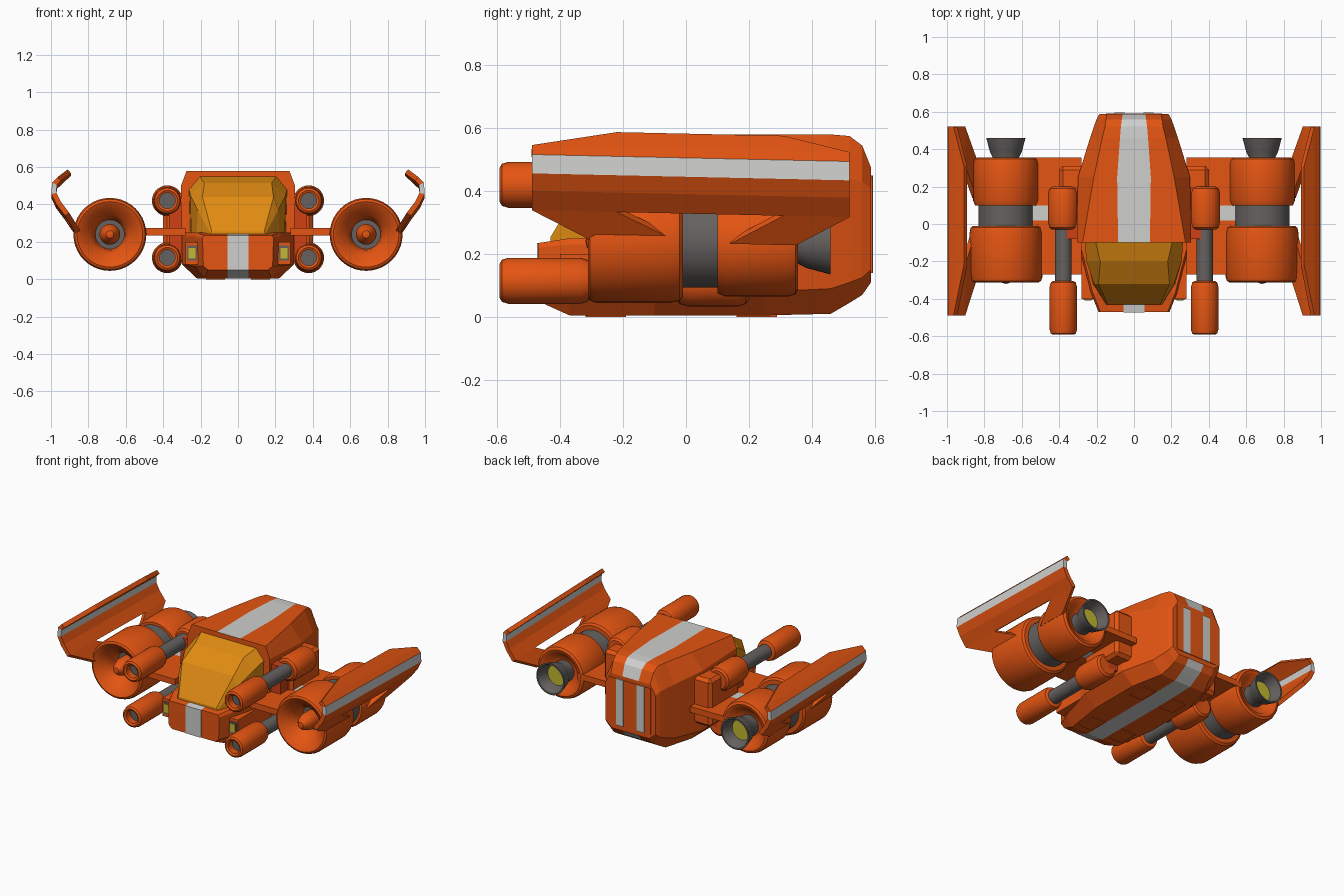
import bpy, bmesh, math

if "Cube" in bpy.data.objects:
    bpy.data.objects.remove(bpy.data.objects["Cube"])

COLOURS = {
    "orange": (0.78, 0.09, 0.006), "red": (0.62, 0.05, 0.008), "white": (0.62, 0.62, 0.61),
    "gold": (0.75, 0.26, 0.006), "grey": (0.13, 0.12, 0.115), "yellow": (0.55, 0.48, 0.03),
}
MATS = {}
for key, c in COLOURS.items():
    MATS[key] = bpy.data.materials.new(key)
    MATS[key].diffuse_color = (*c, 1)


def finish(name, bm, mats, smooth=False):
    """Turn a bmesh into a named object."""
    bmesh.ops.recalc_face_normals(bm, faces=bm.faces[:])
    me = bpy.data.meshes.new(name)
    bm.to_mesh(me)
    bm.free()
    for m in mats:
        me.materials.append(MATS[m])
    ob = bpy.data.objects.new(name, me)
    bpy.context.collection.objects.link(ob)
    if smooth:
        me.shade_smooth()
        me.set_sharp_from_angle(angle=math.radians(35))
    return ob


def box(name, x, y, z, mat, bevel=0.0):
    bm = bmesh.new()
    bmesh.ops.create_cube(bm, size=1)
    for v in bm.verts:
        for i, (a, b) in enumerate((x, y, z)):
            v.co[i] = a if v.co[i] < 0 else b
    if bevel:
        bmesh.ops.bevel(bm, geom=bm.edges[:], offset=bevel, segments=1, affect='EDGES')
    return finish(name, bm, [mat])


def loft(name, sections, mats, stripe=False):
    """Loft mirrored half profiles [(x, z) bottom to top] along y."""
    bm = bmesh.new()
    rings = []
    for y, half in sections:
        pts = half + [(-x, z) for x, z in reversed(half)]
        rings.append([bm.verts.new((x, y, z)) for x, z in pts])
    n, h = len(rings[0]), len(sections[0][1])
    for a, b in zip(rings, rings[1:]):
        for j in range(n):
            k = (j + 1) % n
            f = bm.faces.new((a[j], a[k], b[k], b[j]))
            if stripe and j in (h - 1, n - 1):
                f.material_index = 1
    bm.faces.new(rings[0])
    bm.faces.new(rings[-1])
    return finish(name, bm, mats)


def lathe(name, centre, runs, n=32):
    """Revolve runs of (colour, [(r, y)...]) about the y axis; runs share end points."""
    bm = bmesh.new()
    mats = sorted({c for c, _ in runs})
    cx, cz = centre

    def ring(r, y):
        if r == 0:
            return [bm.verts.new((cx, y, cz))] * n
        return [bm.verts.new((cx + r * math.cos(2 * math.pi * i / n), y,
                              cz + r * math.sin(2 * math.pi * i / n))) for i in range(n)]
    prev = None
    for colour, pts in runs:
        for p in pts:
            cur = ring(*p)
            if prev:
                for i in range(n):
                    k = (i + 1) % n
                    vs = list(dict.fromkeys((prev[i], prev[k], cur[k], cur[i])))
                    bm.faces.new(vs).material_index = mats.index(colour)
            prev = cur
    return finish(name, bm, mats, True)


def section(y, sb, wb, z0, w1, z1, w2, z2, wt, z3, st):
    return (y, [(sb, z0), (wb, z0), (w1, z1), (w2, z2), (wt, z3), (st, z3)])


# Main hull and low nose, with centre stripes above and below
loft("main_hull", [
    section(-0.10, 0.06, 0.22, 0.005, 0.30, 0.08, 0.305, 0.50, 0.275, 0.58, 0.085),
    section(0.25, 0.06, 0.22, 0.005, 0.30, 0.08, 0.30, 0.48, 0.215, 0.58, 0.09),
    section(0.46, 0.06, 0.17, 0.01, 0.235, 0.09, 0.235, 0.45, 0.17, 0.58, 0.075),
    section(0.52, 0.06, 0.15, 0.045, 0.215, 0.11, 0.215, 0.44, 0.155, 0.575, 0.07),
    section(0.56, 0.06, 0.145, 0.07, 0.20, 0.125, 0.20, 0.43, 0.15, 0.545, 0.065),
    section(0.588, 0.06, 0.14, 0.11, 0.185, 0.15, 0.185, 0.41, 0.145, 0.475, 0.06),
], ["orange", "white"], True)
loft("nose", [
    section(-0.47, 0.057, 0.16, 0.05, 0.185, 0.07, 0.19, 0.22, 0.18, 0.235, 0.057),
    section(-0.37, 0.057, 0.18, 0.005, 0.225, 0.07, 0.23, 0.23, 0.22, 0.25, 0.057),
    section(-0.10, 0.06, 0.22, 0.005, 0.30, 0.08, 0.30, 0.23, 0.29, 0.25, 0.057),
], ["orange", "white"], True)
box("nose_stripe", (-0.057, 0.057), (-0.474, -0.469), (0.05, 0.235), "white")

# Faceted canopy
loft("canopy", [
    (-0.43, [(0.15, 0.235), (0.148, 0.245), (0.14, 0.255)]),
    (-0.32, [(0.22, 0.235), (0.215, 0.37), (0.19, 0.44)]),
    (-0.20, [(0.25, 0.235), (0.255, 0.45), (0.18, 0.515)]),
    (-0.095, [(0.255, 0.235), (0.262, 0.48), (0.205, 0.55)]),
], ["gold"])

# Rear door with two stripes
box("rear_door", (-0.15, 0.15), (0.58, 0.592), (0.14, 0.45), "orange")
for s in (-1, 1):
    box("door_stripe", sorted((s * 0.05, s * 0.105)), (0.588, 0.595), (0.14, 0.45), "white")

# Belly hatches
for s in (-1, 1):
    for y in (-0.32, 0.16):
        box("belly_hatch", sorted((s * 0.07, s * 0.17)), (y, y + 0.13), (0, 0.007), "orange")


def fin(s):
    """Bent outer fin on two swept legs, with a painted band."""
    rows = [(0.925, 0.333), (0.972, 0.395), (0.998, 0.45), (0.994, 0.51), (0.965, 0.54), (0.91, 0.587)]
    ys = (-0.49, -0.22, 0.31, 0.52)
    bm = bmesh.new()

    def vert(x, y, z):
        return bm.verts.new((s * x, y, z - 0.022 * (y + 0.2)))
    grid = [[vert(x, y, z) for y in ys] for x, z in rows[:-1]]
    for r, (a, b) in enumerate(zip(grid, grid[1:])):
        for j in range(3):
            bm.faces.new((a[j], a[j + 1], b[j + 1], b[j])).material_index = int(r == 2)
    x, z = rows[-1]
    t0, t1 = vert(x, ys[1], z), vert(x, ys[2], z)
    e = grid[-1]
    for f in ((e[0], e[1], t0), (e[1], e[2], t1, t0), (e[2], e[3], t1)):
        bm.faces.new(f)
    for j, y0, y1 in ((0, -0.30, -0.02), (2, 0.14, 0.35)):
        foot = [vert(0.865, y, 0.24) for y in (y0, y1)]
        bm.faces.new((grid[0][j], grid[0][j + 1], foot[1], foot[0]))
    # thicken towards the hull
    bmesh.ops.recalc_face_normals(bm, faces=bm.faces[:])
    bm.faces.ensure_lookup_table()
    if bm.faces[4].normal.x * s < 0:
        bmesh.ops.reverse_faces(bm, faces=bm.faces[:])
    me = bpy.data.meshes.new("fin")
    bm.to_mesh(me)
    bm.free()
    for m in ("orange", "white"):
        me.materials.append(MATS[m])
    ob = bpy.data.objects.new("fin", me)
    bpy.context.collection.objects.link(ob)
    mod = ob.modifiers.new("thickness", 'SOLIDIFY')
    mod.thickness, mod.offset = 0.028, -1


for s in (-1, 1):
    # Engine pod: spinner, intake, cowlings, grey waist and nozzle
    lathe("engine_pod", (s * 0.685, 0.24), [
        ("orange", [(0, -0.32), (0.02, -0.315), (0.042, -0.285), (0.055, -0.24), (0.055, -0.18)]),
        ("grey", [(0.078, -0.18)]),
        ("orange", [(0.085, -0.22), (0.105, -0.255), (0.135, -0.28), (0.16, -0.305), (0.175, -0.312),
                    (0.188, -0.305), (0.195, -0.285), (0.195, -0.05), (0.188, -0.02), (0.175, -0.01),
                    (0.147, -0.01)]),
        ("grey", [(0.147, 0.10)]),
        ("orange", [(0.165, 0.10), (0.175, 0.125), (0.175, 0.325), (0.168, 0.348), (0.152, 0.356),
                    (0.13, 0.35), (0.105, 0.32), (0.07, 0.31)]),
        ("grey", [(0.07, 0.355), (0.085, 0.385), (0.105, 0.46), (0.095, 0.46), (0.068, 0.39)]),
        ("yellow", [(0, 0.39)]),
    ], 40)
    fin(s)
    # Wing plates joining pod and hull
    wx = sorted((s * 0.28, s * 0.56))
    box("wing_front", wx, (-0.27, 0.02), (0.235, 0.275), "orange")
    box("wing_band", wx, (0.02, 0.10), (0.235, 0.275), "white")
    box("wing_rear", wx, (0.10, 0.355), (0.235, 0.275), "orange")
    # Gun mounts on the hull side
    box("mount_core", sorted((s * 0.27, s * 0.37)), (-0.08, 0.2), (0.10, 0.46), "red")
    box("mount_block", sorted((s * 0.25, s * 0.40)), (0.0, 0.31), (0.14, 0.46), "orange", 0.02)
    # Guns, upper and lower
    for z in (0.42, 0.115):
        lathe("gun", (s * 0.378, z), [
            ("grey", [(0, -0.54), (0.042, -0.54)]),
            ("orange", [(0.042, -0.585), (0.055, -0.592), (0.067, -0.585), (0.073, -0.565),
                        (0.073, -0.335), (0.066, -0.312), (0.055, -0.305), (0.045, -0.305)]),
            ("grey", [(0.045, -0.03)]),
            ("orange", [(0.06, -0.03), (0.074, -0.02), (0.082, 0.01), (0.082, 0.165),
                        (0.074, 0.19), (0.06, 0.2), (0, 0.2)]),
        ], 28)
    # Headlamps beside the nose
    box("lamp_housing", sorted((s * 0.20, s * 0.28)), (-0.40, -0.10), (0.08, 0.20), "orange")
    box("lamp_frame", sorted((s * 0.218, s * 0.272)), (-0.404, -0.39), (0.10, 0.18), "grey")
    box("lamp", sorted((s * 0.226, s * 0.264)), (-0.408, -0.39), (0.112, 0.168), "yellow")

for m in bpy.data.materials:
    if m.users and not m.is_grease_pencil:
        m.use_nodes = True
        m.node_tree.nodes["Principled BSDF"].inputs["Base Color"].default_value = m.diffuse_color
